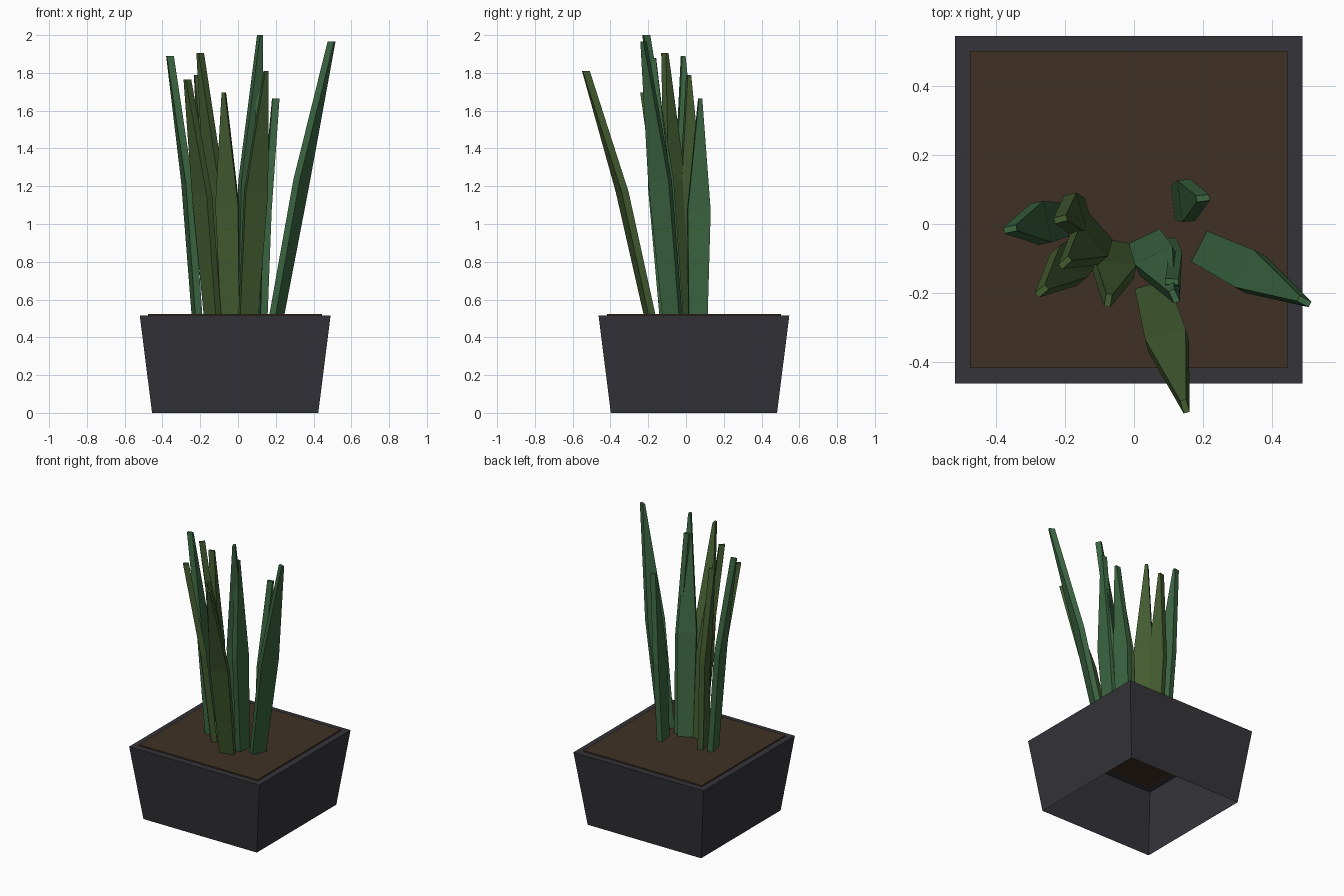
import bpy, bmesh
from mathutils import Vector

if "Cube" in bpy.data.objects:
    bpy.data.objects.remove(bpy.data.objects["Cube"])


def material(name, rgb):
    m = bpy.data.materials.new(name)
    m.diffuse_color = (*rgb, 1)
    m.use_nodes = True
    m.node_tree.nodes["Principled BSDF"].inputs["Base Color"].default_value = m.diffuse_color
    return m


def finish(name, bm, mat, recalc=True):
    if recalc:
        bmesh.ops.recalc_face_normals(bm, faces=bm.faces)
    me = bpy.data.meshes.new(name)
    bm.to_mesh(me)
    bm.free()
    me.materials.append(mat)
    ob = bpy.data.objects.new(name, me)
    bpy.context.collection.objects.link(ob)
    return ob


def rings(bm, loops):
    """Skin a stack of four-cornered loops; returns the vertex rings."""
    vs = [[bm.verts.new(p) for p in loop] for loop in loops]
    for a, b in zip(vs, vs[1:]):
        for i in range(4):
            j = (i + 1) % 4
            bm.faces.new((a[i], a[j], b[j], b[i]))
    return vs


def square(half, z, cx=-0.015, cy=0.042):
    return [(cx + sx * half, cy + sy * half, z)
            for sx, sy in ((-1, -1), (1, -1), (1, 1), (-1, 1))]


charcoal = material("charcoal", (0.035, 0.033, 0.04))
earth = material("earth", (0.05, 0.031, 0.018))
green = material("green", (0.045, 0.135, 0.054))
olive = material("olive", (0.056, 0.107, 0.03))

# Pot: tapered thin shell, open underneath, with a flat rim
bm = bmesh.new()
rings(bm, [square(0.44, 0), square(0.505, 0.515), square(0.461, 0.515)])
finish("pot", bm, charcoal, recalc=False)

# Soil: sheet standing just above the rim
bm = bmesh.new()
soil = rings(bm, [square(0.461, 0.515), square(0.461, 0.524)])
bm.faces.new(soil[1])
finish("soil", bm, earth, recalc=False)


# Leaves: kinked rectangular blades that narrow to a thin tip
def leaf(i, base, mid, tip, width_dir, mat):
    w = Vector((*width_dir, 0)).normalized()
    t = Vector((w.y, -w.x, 0))
    loops = []
    for c, width in ((base, 0.10), (mid, 0.122), (tip, 0.018)):
        c = Vector(c)
        loops.append([c + w * (sw * width / 2) + t * (st * 0.019)
                      for sw, st in ((-1, -1), (1, -1), (1, 1), (-1, 1))])
    bm = bmesh.new()
    vs = rings(bm, loops)
    bm.faces.new(vs[0])
    bm.faces.new(vs[-1])
    finish(f"leaf_{i}", bm, mat)


Z = 0.515
leaves = [
    ((0.205, -0.073, Z), (0.337, -0.138, 1.23), (0.495, -0.225, 1.965), (0.46, 0.89), green),
    ((0.055, -0.192, Z), (0.096, -0.338, 1.17), (0.148, -0.53, 1.81), (0.97, 0.26), olive),
    ((0.038, -0.052, Z), (0.065, -0.108, 1.23), (0.117, -0.21, 2.0), (0.9, 0.43), green),
    ((0.10, -0.09, Z), (0.118, -0.14, 1.2), (0.11, -0.168, 1.88), (0.05, 1), green),
    ((0.132, 0.063, Z), (0.152, 0.068, 1.07), (0.2, 0.075, 1.665), (-0.12, 0.99), green),
    ((-0.217, 0.01, Z), (-0.27, 0.003, 1.22), (-0.36, -0.015, 1.89), (-0.2, 0.98), green),
    ((-0.135, -0.075, Z), (-0.19, -0.12, 1.15), (-0.268, -0.195, 1.765), (-0.64, 0.77), olive),
    ((-0.11, -0.02, Z), (-0.13, -0.06, 1.22), (-0.2, -0.112, 1.905), (-0.66, 0.75), olive),
    ((-0.148, 0.022, Z), (-0.17, 0.028, 1.15), (-0.213, 0.014, 1.79), (-0.25, 0.97), olive),
    ((-0.04, -0.07, Z), (-0.057, -0.13, 1.1), (-0.075, -0.222, 1.695), (0.98, -0.17), olive),
]
for i, spec in enumerate(leaves, 1):
    leaf(i, *spec)
